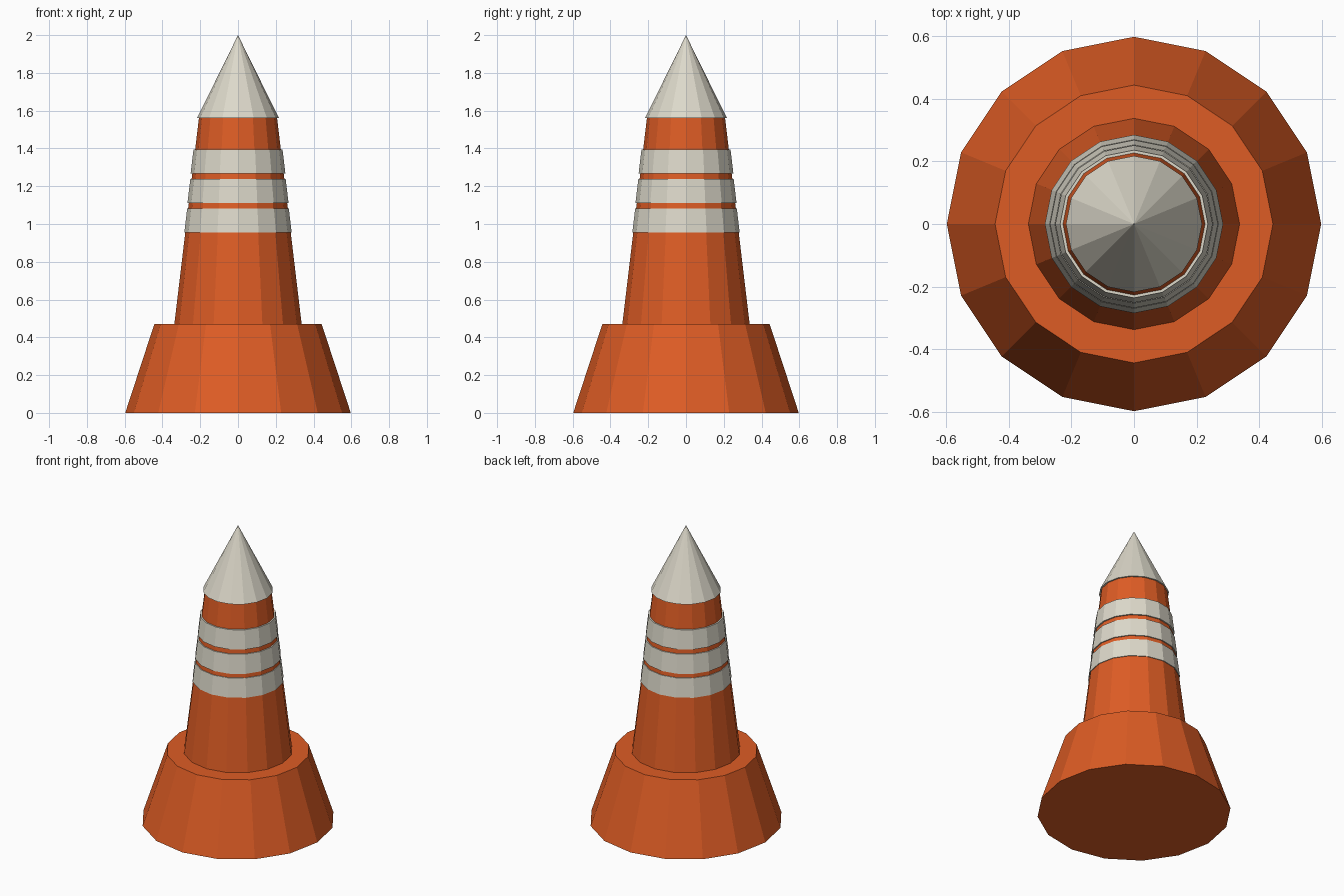
import bpy
import bmesh
from mathutils import Matrix

SIDES = 16

if "Cube" in bpy.data.objects:
    bpy.data.objects.remove(bpy.data.objects["Cube"], do_unlink=True)


def material(name, color):
    mat = bpy.data.materials.new(name)
    mat.use_nodes = True
    mat.diffuse_color = color
    mat.node_tree.nodes["Principled BSDF"].inputs["Base Color"].default_value = color
    return mat


def frustum(name, mat, z_low, z_high, r_low, r_high):
    """Flat-shaded, capped cone section standing between two heights."""
    bm = bmesh.new()
    bmesh.ops.create_cone(
        bm, cap_ends=True, segments=SIDES, radius1=r_low, radius2=r_high,
        depth=z_high - z_low,
        matrix=Matrix.Translation((0, 0, (z_low + z_high) / 2)))
    bmesh.ops.remove_doubles(bm, verts=bm.verts, dist=0.0001)
    bmesh.ops.recalc_face_normals(bm, faces=bm.faces)
    mesh = bpy.data.meshes.new(name)
    bm.to_mesh(mesh)
    bm.free()
    mesh.materials.append(mat)
    obj = bpy.data.objects.new(name, mesh)
    bpy.context.collection.objects.link(obj)
    return obj


orange = material("orange", (0.73, 0.108, 0.018, 1))
off_white = material("off_white", (0.72, 0.69, 0.59, 1))

# Body taper, shared by the column and its bands
BASE_TOP, BODY_TOP = 0.47, 1.56
R_BOTTOM, R_TOP = 0.337, 0.207


def body_radius(z):
    t = (z - BASE_TOP) / (BODY_TOP - BASE_TOP)
    return R_BOTTOM + t * (R_TOP - R_BOTTOM)


# Wide foot and tapering column
frustum("base", orange, 0, BASE_TOP, 0.597, 0.443)
frustum("column", orange, BASE_TOP, BODY_TOP, R_BOTTOM, R_TOP)

# Three raised pale bands
for i, low in enumerate((0.955, 1.11, 1.268)):
    high = low + 0.127
    lift = 0.005 + 0.002 * i
    frustum(f"band_{i + 1}", off_white, low, high,
            body_radius(low) + lift, body_radius(high) + lift)

# Pointed cap with a slight overhang
frustum("cap", off_white, BODY_TOP, 2.0, 0.217, 0)
